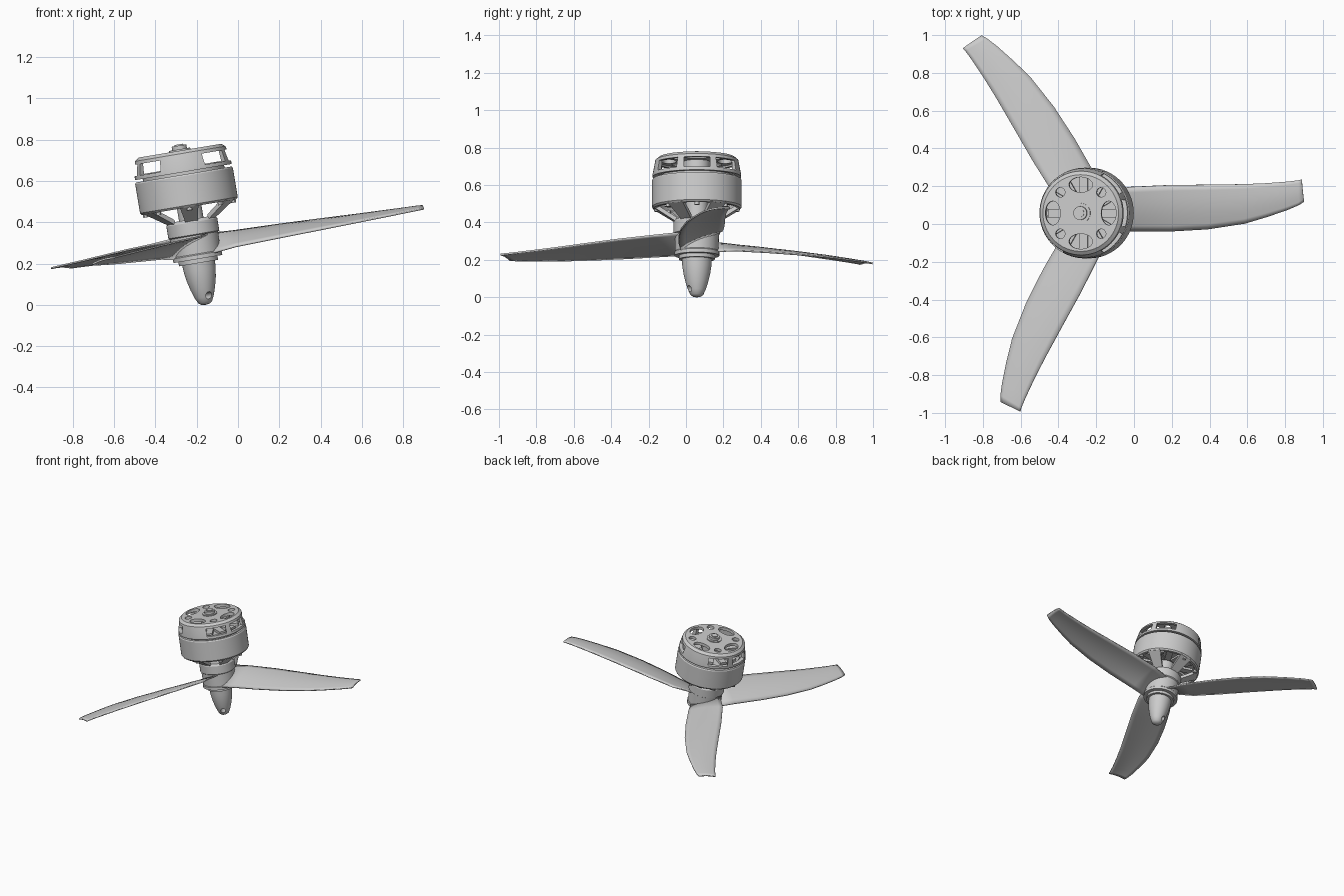
import bpy, bmesh, math
from mathutils import Matrix, Vector

if "Cube" in bpy.data.objects:
    bpy.data.objects.remove(bpy.data.objects["Cube"], do_unlink=True)

grey = bpy.data.materials.new("neutral_grey")
grey.use_nodes = True
grey.diffuse_color = (0.6, 0.6, 0.6, 1)
grey.node_tree.nodes["Principled BSDF"].inputs["Base Color"].default_value = (0.6, 0.6, 0.6, 1)

parts = []
# The motor axis leans: all parts are built upright and tilted at the end
TILT = Matrix.Translation((-0.157, 0.058, 0)) @ Matrix.Rotation(math.radians(-9.5), 4, 'Y')


def turn(deg):
    return Matrix.Rotation(math.radians(deg), 4, 'Z')


def finish(name, bm, keep=True):
    bmesh.ops.recalc_face_normals(bm, faces=bm.faces)
    mesh = bpy.data.meshes.new(name)
    bm.to_mesh(mesh)
    bm.free()
    mesh.materials.append(grey)
    ob = bpy.data.objects.new(name, mesh)
    bpy.context.collection.objects.link(ob)
    if keep:
        parts.append(ob)
    return ob


def lathe(name, profile, ring=False):
    bm = bmesh.new()
    vs = [bm.verts.new((r, 0, z)) for r, z in profile]
    pairs = list(zip(vs, vs[1:])) + ([(vs[-1], vs[0])] if ring else [])
    edges = [bm.edges.new(p) for p in pairs]
    bmesh.ops.spin(bm, geom=vs + edges, axis=(0, 0, 1), cent=(0, 0, 0),
                   angle=math.tau, steps=64, use_merge=True)
    bmesh.ops.remove_doubles(bm, verts=bm.verts, dist=0.0001)
    return finish(name, bm)


def add_box(bm, centre, size, rot):
    m = rot @ Matrix.Translation(centre) @ Matrix.Diagonal((*size, 1))
    return bmesh.ops.create_cube(bm, size=1, matrix=m)["verts"]


def add_rod(bm, m, radius, depth, segments=24):
    bmesh.ops.create_cone(bm, cap_ends=True, segments=segments, radius1=radius,
                          radius2=radius, depth=depth, matrix=m)


def cut(ob, bm):
    cutter = finish("cutter", bm, keep=False)
    cutter.hide_render = True
    mod = ob.modifiers.new("cut", 'BOOLEAN')
    mod.operation, mod.solver, mod.object = 'DIFFERENCE', 'EXACT', cutter
    bpy.context.view_layer.objects.active = ob
    bpy.ops.object.modifier_apply(modifier=mod.name)
    bpy.data.objects.remove(cutter, do_unlink=True)


# Spinner with a cross hole near the tip
spinner = lathe("spinner", [(0, 0), (0.02, 0.003), (0.034, 0.013), (0.046, 0.038), (0.06, 0.08),
                            (0.071, 0.125), (0.078, 0.17), (0.081, 0.22), (0, 0.22)])
bm = bmesh.new()
add_rod(bm, turn(-60) @ Matrix.Translation((0, 0, 0.043)) @ Matrix.Rotation(math.pi / 2, 4, 'Y'),
        0.017, 0.3)
cut(spinner, bm)

# Stepped propeller hub
lathe("propeller_hub", [(0, 0.205), (0.096, 0.205), (0.096, 0.225), (0.12, 0.225), (0.12, 0.245),
                        (0.116, 0.25), (0.118, 0.34), (0.125, 0.345), (0.125, 0.405),
                        (0.115, 0.42), (0, 0.42)])

# Blades: station, leading edge y, trailing edge y, leading z, trailing z
STATIONS = [(0.05, 0.105, -0.085, 0.338, 0.24), (0.19, 0.138, -0.095, 0.33, 0.255),
            (0.40, 0.148, -0.096, 0.325, 0.262), (0.60, 0.15, -0.085, 0.318, 0.268),
            (0.80, 0.153, -0.055, 0.31, 0.274), (0.92, 0.158, -0.02, 0.306, 0.278),
            (1.03, 0.166, 0.017, 0.302, 0.282), (1.09, 0.173, 0.042, 0.3, 0.284),
            (1.12, 0.178, 0.06, 0.298, 0.285)]
CHORD = 8
for i in range(3):
    bm = bmesh.new()
    rows = []
    for x, lead, trail, z1, z0 in STATIONS:
        row = []
        for k in range(CHORD + 1):
            v = k / CHORD
            camber = 0.05 * (lead - trail) * math.sin(math.pi * v)
            row.append(bm.verts.new((x - 0.01 * v * (x > 1.1), trail + (lead - trail) * v,
                                     z0 + (z1 - z0) * v + camber)))
        rows.append(row)
    for a, b in zip(rows, rows[1:]):
        for k in range(CHORD):
            bm.faces.new((a[k], b[k], b[k + 1], a[k + 1]))
    bm.transform(turn(120 * i))
    blade = finish("blade_%d" % (i + 1), bm)
    solid = blade.modifiers.new("thickness", 'SOLIDIFY')
    solid.thickness, solid.offset = 0.009, 0

# Rotor can
lathe("rotor_can", [(0.215, 0.48), (0.232, 0.48), (0.24, 0.49), (0.24, 0.632),
                    (0.235, 0.64), (0.215, 0.64)], ring=True)

# Sloping spokes joining hub and can
bm = bmesh.new()
for i in range(6):
    verts = add_box(bm, (0, 0, 0), (1, 1, 1), Matrix())
    for v in verts:
        outer, top = v.co.x > 0, v.co.z > 0
        v.co = Vector((0.232 if outer else 0.11, v.co.y * (0.09 if outer else 0.06),
                       (0.482 if outer else 0.405) + (0.025 if top else 0)))
        v.co = turn(30 + 60 * i) @ v.co
finish("rotor_spokes", bm)

# Small studs under the rim
bm = bmesh.new()
for i in range(8):
    add_rod(bm, turn(45 * i) @ Matrix.Translation((0.215, 0, 0.48)), 0.013, 0.03, 12)
finish("rim_studs", bm)

# Stator with coils and shaft column inside the can
lathe("stator_core", [(0, 0.41), (0.06, 0.41), (0.06, 0.52), (0.2, 0.52), (0.2, 0.655),
                      (0.07, 0.655), (0.07, 0.74), (0, 0.74)])
bm = bmesh.new()
for i in range(12):
    add_box(bm, (0.135, 0, 0.59), (0.11, 0.045, 0.17), turn(30 * i))
finish("stator_coils", bm)

# Top cap with side windows and holes in its plate
cap = lathe("top_cap", [(0, 0.757), (0.203, 0.757), (0.222, 0.742), (0.237, 0.665), (0.237, 0.652),
                        (0.212, 0.652), (0.205, 0.735), (0, 0.735)])
bm = bmesh.new()
for angle in (0, 45, 135, 180, 225, 315):
    add_box(bm, (0.22, 0, 0.698), (0.1, 0.14, 0.055), turn(angle))
for i in range(4):
    slot = turn(90 * i) @ Matrix.Translation((0.15, 0, 0.75)) @ Matrix.Diagonal((0.04, 0.063, 1, 1))
    add_rod(bm, slot, 1, 0.06, 32)
    add_rod(bm, turn(90 * i + 45) @ Matrix.Translation((0.155, 0, 0.75)), 0.025, 0.06)
cut(cap, bm)

# Raised boss and shaft end on the cap
lathe("shaft_boss", [(0, 0.75), (0.052, 0.75), (0.052, 0.764), (0.036, 0.764), (0.036, 0.782),
                     (0.022, 0.782), (0.022, 0.788), (0, 0.788)])

# Tilt everything and shade smooth with sharp edges
bpy.ops.object.select_all(action='DESELECT')
for ob in parts:
    ob.matrix_world = TILT
    ob.select_set(True)
bpy.context.view_layer.objects.active = parts[0]
bpy.ops.object.shade_smooth_by_angle(angle=math.radians(30))
